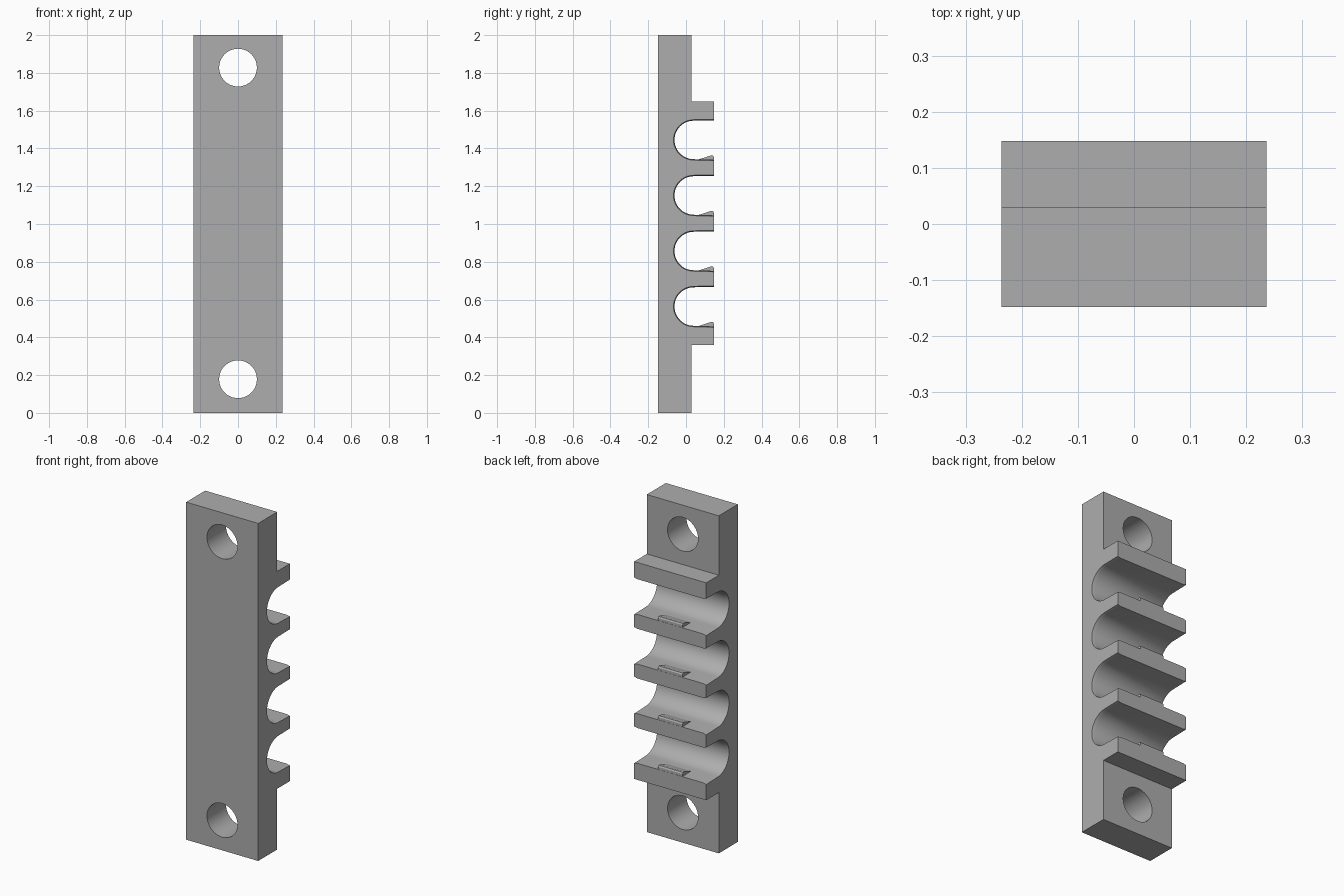
import bpy, bmesh, math

if "Cube" in bpy.data.objects:
    bpy.data.objects.remove(bpy.data.objects["Cube"])

grey = bpy.data.materials.new("plain grey")
grey.use_nodes = True
colour = (0.42, 0.42, 0.42, 1)
grey.diffuse_color = colour
grey.node_tree.nodes["Principled BSDF"].inputs["Base Color"].default_value = colour

HALF_X, FRONT, PLATE, BACK = 0.236, -0.148, 0.03, 0.148
SLOTS = [0.563 + 0.294 * i for i in range(4)]
SLOT_Y, SLOT_R, ARC = 0.041, 0.102, 24


def loft(name, sections):
    """Skin equal-length rings of points and cap both ends."""
    bm = bmesh.new()
    rings = [[bm.verts.new(p) for p in ring] for ring in sections]
    n = len(rings[0])
    for a, b in zip(rings, rings[1:]):
        for i in range(n):
            j = (i + 1) % n
            bm.faces.new((a[i], a[j], b[j], b[i]))
    bm.faces.new(rings[0])
    bm.faces.new(rings[-1])
    bmesh.ops.recalc_face_normals(bm, faces=bm.faces)
    mesh = bpy.data.meshes.new(name)
    bm.to_mesh(mesh)
    bm.free()
    obj = bpy.data.objects.new(name, mesh)
    bpy.context.collection.objects.link(obj)
    mesh.materials.append(grey)
    return obj


def rack_profile(x, r):
    """Side outline of the plate with four open round slots of radius r."""
    pts = [(FRONT, 0), (PLATE, 0), (PLATE, 0.36), (BACK, 0.36)]
    for z in SLOTS:
        pts.append((BACK, z - r - 0.003))
        for i in range(ARC + 1):
            a = -math.pi / 2 - math.pi * i / ARC
            pts.append((SLOT_Y + r * math.cos(a), z + r * math.sin(a)))
        pts.append((BACK, z + r + 0.002))
    pts += [(BACK, 1.648), (PLATE, 1.648), (PLATE, 2), (FRONT, 2)]
    return [(x, y, z) for y, z in pts]


# Rack body, with the slot mouths slightly flared at both sides
flare = SLOT_R + 0.005
body = loft("rack_body", [rack_profile(-HALF_X, flare), rack_profile(-HALF_X + 0.02, SLOT_R),
                          rack_profile(HALF_X - 0.02, SLOT_R), rack_profile(HALF_X, flare)])

# Mounting holes near both ends
for end, z in (("lower", 0.178), ("upper", 1.828)):
    rings = [[(0.1 * math.cos(math.tau * i / 40), y, z + 0.1 * math.sin(math.tau * i / 40))
              for i in range(40)] for y in (-0.3, 0.3)]
    cutter = loft(end + "_hole_cutter", rings)
    cutter.hide_render = True
    cutter.hide_set(True)
    cut = body.modifiers.new(end + "_hole", "BOOLEAN")
    cut.object = cutter
    cut.operation = "DIFFERENCE"
    cut.solver = "EXACT"

# Apply the holes, then remove the cutters
bpy.context.view_layer.update()
baked = bpy.data.meshes.new_from_object(body.evaluated_get(bpy.context.evaluated_depsgraph_get()))
body.modifiers.clear()
body.data = baked
for end in ("lower", "upper"):
    bpy.data.objects.remove(bpy.data.objects[end + "_hole_cutter"])

# Small retaining lip on the lower edge of each slot
lips = []
for n, z in enumerate(SLOTS):
    floor = z - SLOT_R
    outline = [(0.07, floor - 0.01), (0.07, floor), (0.132, floor + 0.02),
               (0.142, floor + 0.02), (BACK - 0.001, floor + 0.012), (BACK - 0.001, floor - 0.01)]
    lips.append(loft(f"retaining_lip_{n + 1}",
                     [[(x, y, h) for y, h in outline] for x in (-0.08, 0.08)]))

# Smooth the round surfaces and keep the edges sharp
bpy.ops.object.select_all(action="DESELECT")
for obj in [body] + lips:
    obj.select_set(True)
bpy.context.view_layer.objects.active = body
bpy.ops.object.shade_smooth_by_angle(angle=math.radians(25))
